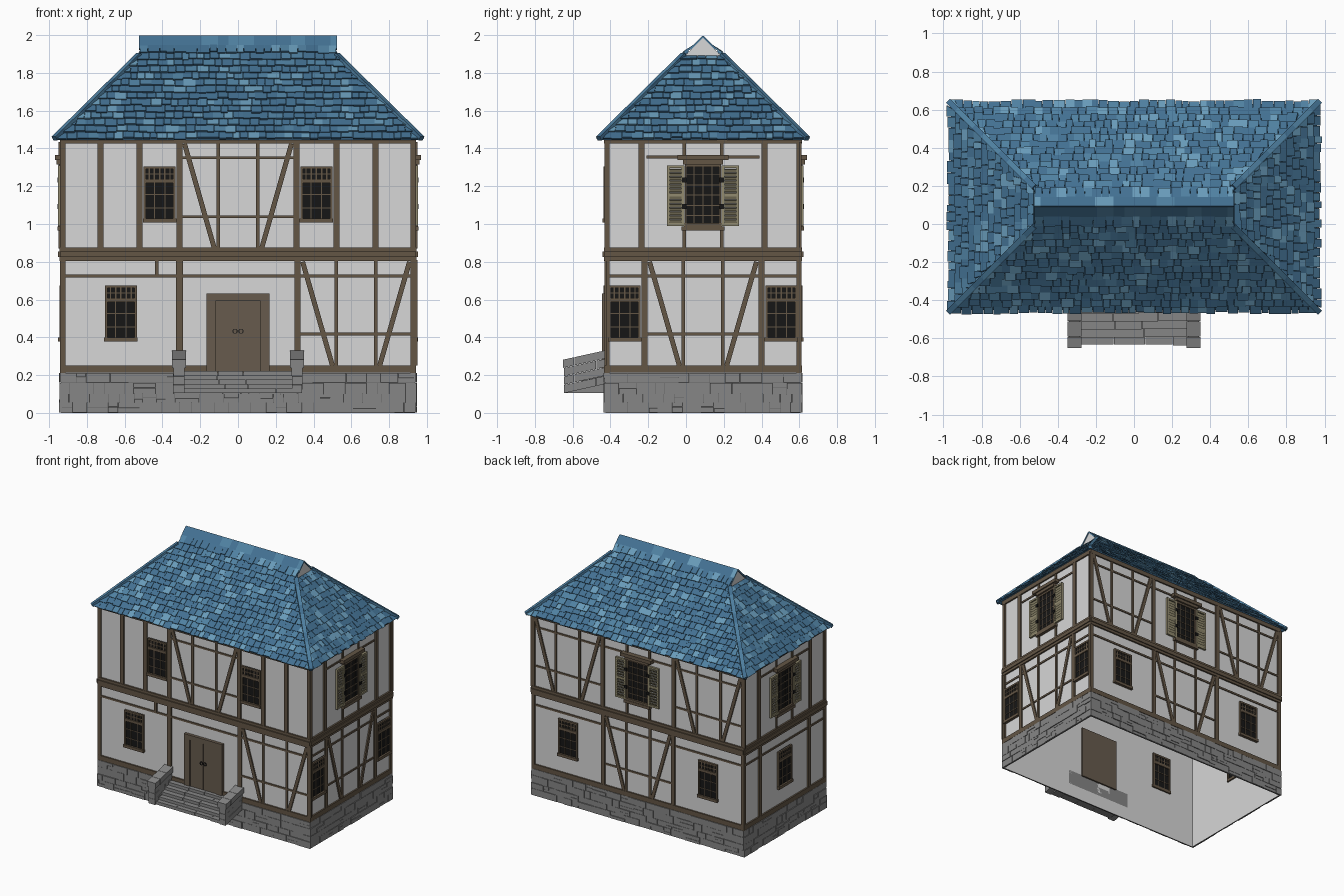
import bpy, bmesh, math, random
from mathutils import Matrix, Vector

if "Cube" in bpy.data.objects:
    bpy.data.objects.remove(bpy.data.objects["Cube"])

rng = random.Random(4)
T = Matrix.Translation
COLOURS = [("plaster", (.68, .68, .68)), ("timber", (.125, .092, .06)), ("door_wood", (.135, .105, .075)),
           ("shutter_wood", (.29, .26, .16)), ("dark_glass", (.008, .008, .008)), ("stone", (.24, .24, .24)),
           ("slate_blue", (.056, .165, .29)), ("mid_blue", (.08, .22, .36)), ("light_blue", (.14, .33, .49)),
           ("mortar", (.13, .13, .13))]
PLASTER, TIMBER, DOOR, SHUTTER, DARK, STONE, BLUE, BLUE2, BLUE3, MORTAR = range(10)
MATS = []
for name, c in COLOURS:
    m = bpy.data.materials.new(name)
    m.diffuse_color = (*c, 1)
    m.use_nodes = True
    m.node_tree.nodes["Principled BSDF"].inputs["Base Color"].default_value = m.diffuse_color
    MATS.append(m)


def finish(name, bm):
    me = bpy.data.meshes.new(name)
    bm.to_mesh(me)
    bm.free()
    for m in MATS:
        me.materials.append(m)
    bpy.context.collection.objects.link(bpy.data.objects.new(name, me))


def box(bm, M, lo, hi, mat, warp=None):
    vs = []
    for z in (lo[2], hi[2]):
        for x, y in ((lo[0], lo[1]), (hi[0], lo[1]), (hi[0], hi[1]), (lo[0], hi[1])):
            p = Vector((x, y, z))
            vs.append(bm.verts.new(M @ (warp(p) if warp else p)))
    for f in ((3, 2, 1, 0), (4, 5, 6, 7), (0, 1, 5, 4), (1, 2, 6, 5), (2, 3, 7, 6), (3, 0, 4, 7)):
        bm.faces.new([vs[i] for i in f]).material_index = mat


def beam(bm, M, u0, v0, u1, v1, w, out=.012, mat=TIMBER):
    ln = math.hypot(u1 - u0, v1 - v0)
    L = M @ T(((u0 + u1) / 2, 0, (v0 + v1) / 2)) @ Matrix.Rotation(-math.atan2(v1 - v0, u1 - u0), 4, 'Y')
    box(bm, L, (-ln / 2, -out, -w / 2), (ln / 2, -.001, w / 2), mat)


# Wall frames: local x along the wall, -y outward, z up. 0 front, 1 right, 2 back, 3 left
SIDES = ["front", "right", "back", "left"]
HALF = [.93, .51, .93, .51]


def frame(k, dist):
    return T((0, .09, 0)) @ Matrix.Rotation(k * math.pi / 2, 4, 'Z') @ T((0, -dist, 0))


WALL = [frame(k, HALF[(k + 1) % 4]) for k in range(4)]
LOW, UP = (.25, .81), (.87, 1.435)


def panel(bm, M, c, v):
    """Braced timber panel between two main posts"""
    v0, v1 = v
    for s in (-1, 1):
        beam(bm, M, c + s * .31, v0, c + s * .31, v1, .033)
        beam(bm, M, c + s * .105, v0, c + s * .105, v1, .018, .009)
        beam(bm, M, c + s * .283, v1 - .01, c + s * .125, v0, .026, .011)
    for z in (v1 - .085, v0 + .168):
        beam(bm, M, c - .3, z, c + .3, z, .014, .008)


def grid(bm, M, u0, u1, v0, v1, cols, rows, t=.005):
    for i in range(1, cols):
        u = u0 + (u1 - u0) * i / cols
        box(bm, M, (u - t / 2, -.011, v0), (u + t / 2, .008, v1), TIMBER)
    for j in range(1, rows):
        v = v0 + (v1 - v0) * j / rows
        box(bm, M, (u0, -.011, v - t / 2), (u1, .008, v + t / 2), TIMBER)


def window(bm, M, u, v0, v1, h=.083, big=False):
    box(bm, M, (u - h, -.007, v0), (u + h, .005, v1), DARK)
    for s in (-1, 1):
        e = u + s * (h - .005)
        box(bm, M, (e - .006, -.016, v0), (e + .006, .012, v1), TIMBER)
    box(bm, M, (u - h - .006, -.022, v0 - .008), (u + h + .006, .012, v0 + .014), TIMBER)
    box(bm, M, (u - h, -.016, v1 - .014), (u + h, .012, v1), TIMBER)
    if big:
        grid(bm, M, u - h, u + h, v0, v1, 4, 6)
    else:
        box(bm, M, (u - h, -.016, v1 - .088), (u + h, .012, v1 - .066), TIMBER)
        grid(bm, M, u - h, u + h, v0, v1 - .08, 3, 3)
        grid(bm, M, u - h, u + h, v1 - .07, v1 - .01, 6, 2, .007)


def shutter_window(bm, M):
    window(bm, M, 0, .99, 1.315, .095, True)
    box(bm, M, (-.105, -.03, 1.315), (.105, 0, 1.34), TIMBER)
    box(bm, M, (-.135, -.04, 1.338), (.135, 0, 1.365), TIMBER)
    box(bm, M, (-.115, -.025, .965), (.115, 0, .988), TIMBER)
    for s in (-1, 1):
        S = M @ T((s * .145, -.006, 0))
        for a in (-.039, .039):
            box(bm, S, (a - .007, -.017, .99), (a + .007, 0, 1.31), SHUTTER)
        for z in (.99, 1.145, 1.296):
            box(bm, S, (-.04, -.016, z), (.04, 0, z + .014), SHUTTER)
        for i in range(14):
            z = 1.008 + i * .0205
            box(bm, S @ T((0, -.006, z)) @ Matrix.Rotation(.5, 4, 'X'), (-.035, -.003, 0), (.035, .003, .017), SHUTTER)
        for z in (1.08, 1.22):
            box(bm, M, (s * .1 - .012, -.026, z), (s * .1 + .012, -.006, z + .025), DARK)


# Plaster walls, open below
bm = bmesh.new()
for k, M in enumerate(WALL):
    f = bm.faces.new([bm.verts.new(M @ Vector((s * HALF[k], 0, z))) for s, z in ((-1, 0), (1, 0), (1, 1.46), (-1, 1.46))])
    f.material_index = PLASTER
finish("plaster_walls", bm)

# Timber framing and windows on each side
for k, M in enumerate(WALL):
    bm, wn, h = bmesh.new(), bmesh.new(), HALF[k] + .012
    for v, w, out in ((.232, .038, .013), (.84, .07, .014), (.84, .03, .022), (1.442, .034, .013)):
        beam(bm, M, -h, v, h, v, w, out)
    for s in (-1, 1):
        beam(bm, M, s * (h - .014), .21, s * (h - .014), 1.45, .028, .012)
    beam(bm, M, -h, .725, h, .725, .015, .008)
    if k == 0:
        panel(bm, M, 0, UP)
        panel(bm, M, .625, LOW)
        beam(bm, M, -.31, .22, -.31, .81, .036)
        beam(bm, M, -.43, .725, -.43, .81, .02)
        for s in (-1, 1):
            beam(bm, M, s * .522, UP[0], s * .522, UP[1], .032)
            beam(bm, M, s * .727, UP[0], s * .727, UP[1], .032)
            window(wn, M, s * .415, 1.015, 1.305)
        window(wn, M, -.62, .385, .675)
    else:
        shutter_window(wn, M)
        for s in (-1, 1):
            beam(bm, M, s * .1, UP[0], s * .1, .97, .018, .009)
            beam(bm, M, s * .1, 1.36, s * .1, UP[1], .018, .009)
            if k == 2:
                panel(bm, M, s * .625, UP)
                window(wn, M, s * .62, .385, .675)
            else:
                beam(bm, M, s * .325, UP[0], s * .325, UP[1], .032)
        beam(bm, M, -.3, 1.355, .3, 1.355, .014, .008)
        if k == 1:
            for s in (-1, 1):
                window(wn, M, s * .415, .385, .675)
        if k == 3:
            window(wn, M, 0, .385, .675)
            for s in (-1, 1):
                beam(bm, M, s * .31, .25, s * .31, .81, .032)
        else:
            panel(bm, M, 0, LOW)
    finish(SIDES[k] + "_timber_frame", bm)
    finish(SIDES[k] + "_windows", wn)

# Double door with handles
bm, M = bmesh.new(), WALL[0]
box(bm, M, (-.168, -.014, .212), (.168, .012, .632), DOOR)
for s in (-1, 1):
    box(bm, M, (s * .057 - .055, -.018, .216), (s * .057 + .055, 0, .59), DOOR)
    box(bm, M, (s * .143 - .025, -.024, .212), (s * .143 + .025, 0, .632), DOOR)
    for i in range(8):
        R = M @ T((s * .016, -.02, .432)) @ Matrix.Rotation(i * math.pi / 4, 4, 'Y')
        box(bm, R, (-.006, -.005, .009), (.006, .003, .013), DARK)
box(bm, M, (-.168, -.024, .592), (.168, 0, .632), DOOR)
finish("double_door", bm)

# Stone plinth
bm = bmesh.new()
for k, M in enumerate(WALL):
    h = HALF[k] + .013
    box(bm, M, (-h + .006, -.007, 0), (h - .006, -.002, .21), MORTAR)
    for z0, z1 in ((0, .055), (.055, .1), (.1, .16), (.16, .212)):
        u = -h
        while u < h - .001:
            e = u + rng.uniform(.045, .13)
            e = h if e > h - .04 else e
            cut = z0 + (z1 - z0) * rng.uniform(.4, .6) if rng.random() < .25 else z1
            for a, b in ((z0, cut), (cut, z1)):
                if b > a:
                    box(bm, M, (u + .001, -rng.uniform(.011, .017), a + .001), (e - .001, -.002, b - .001), STONE)
            u = e
finish("stone_plinth", bm)

# Entrance steps and sloping cheek walls
bm = bmesh.new()
for i in range(5):
    z, x = .13 + i * .023, -.29
    while x < .289:
        e = x + rng.uniform(.12, .25)
        e = .29 if e > .22 else e
        box(bm, Matrix(), (x + .001, -.635 + i * .041 + rng.uniform(-.004, .004), .105), (e - .001, -.42, z), STONE)
        x = e
finish("entrance_steps", bm)
bm = bmesh.new()
shear = lambda p: Vector((p.x, p.y, p.z + (p.y + .645) * .22))
for s in (-1, 1):
    for j in range(4):
        cuts = [-.645, -.59, -.51, -.425] if j % 2 else [-.645, -.555, -.475, -.425]
        for a, b in zip(cuts, cuts[1:]):
            w = .037 if j == 3 else rng.uniform(.026, .031)
            y = a - .006 if j == 3 and a == -.645 else a
            box(bm, T((s * .313, 0, 0)), (-w, y, .105 + j * .045), (w, b - .002, .148 + j * .045), STONE, shear)
finish("step_cheek_walls", bm)

# Roof deck with small gable ends
Z0, EX, EY, RX, R2 = 1.445, .96, .54, .52, math.sqrt(2)
HH = EX - RX
bm = bmesh.new()
V = lambda x, y, h: bm.verts.new((x, .09 + y, Z0 + h))
for s in (-1, 1):
    bm.faces.new([V(-s * EX, -s * EY, 0), V(s * EX, -s * EY, 0), V(s * RX, -s * (EY - HH), HH), V(s * RX, 0, EY),
                  V(-s * RX, 0, EY), V(-s * RX, -s * (EY - HH), HH)]).material_index = BLUE
    bm.faces.new([V(s * EX, -s * EY, 0), V(s * EX, s * EY, 0), V(s * RX, s * (EY - HH), HH),
                  V(s * RX, -s * (EY - HH), HH)]).material_index = BLUE
    bm.faces.new([V(s * RX, -s * (EY - HH), HH), V(s * RX, s * (EY - HH), HH), V(s * RX, 0, EY)]).material_index = PLASTER
finish("roof_deck", bm)

# Roof tiles, row by row on each slope, trimmed at the hips
blue = lambda: rng.choices((BLUE, BLUE2, BLUE3), (.6, .24, .16))[0]
for k in range(4):
    bm, long = bmesh.new(), k % 2 == 0
    M = frame(k, EY if long else EX) @ T((0, 0, Z0)) @ Matrix.Rotation(math.pi / 4, 4, 'X')
    top = (EY if long else HH) * R2
    limit = lambda s: max(EX - s / R2, RX) if long else EY - s / R2
    for i in range(14 if long else 13):
        s0 = i * .0495 - .004
        half = limit(s0 + .02)
        u = -half - rng.uniform(0, .03)
        while u < half:
            e = u + rng.uniform(.034, .066)
            d, lift = rng.uniform(-.008, .006), rng.uniform(.009, .015)

            def lay(p):
                s = min(s0 + p.y, top)
                n = p.z + lift * (1 - p.y / .07)
                return Vector((max(-limit(s), min(limit(s), p.x)), s, n))
            box(bm, M, (u + .001, d, 0), (e - .001, .07, .009), blue(), lay)
            u = e
    # ridge cap tiles
    if long:
        u = -RX - .005
        while u < RX:
            e = min(u + rng.uniform(.05, .1), RX + .005)
            box(bm, M, (u, EY * R2 - .09, 0), (e, EY * R2 + .006, .0105), blue() if rng.random() < .5 else BLUE)
            u = e
    finish(SIDES[k] + "_roof_tiles", bm)

# Hip caps
bm = bmesh.new()
for sx in (-1, 1):
    for sy in (-1, 1):
        a = Vector((sx * (EX + .01), .09 + sy * (EY + .01), Z0 + .004))
        b = Vector((sx * RX, .09 + sy * (EY - HH), Z0 + HH + .008))
        d = b - a
        Q = T(a) @ d.to_track_quat('Y', 'Z').to_matrix().to_4x4()
        for i in range(10):
            box(bm, Q, (-.015, d.length * i / 10, -.008), (.015, d.length * (i + 1) / 10, .016), BLUE2 if i % 3 else BLUE)
finish("hip_caps", bm)
